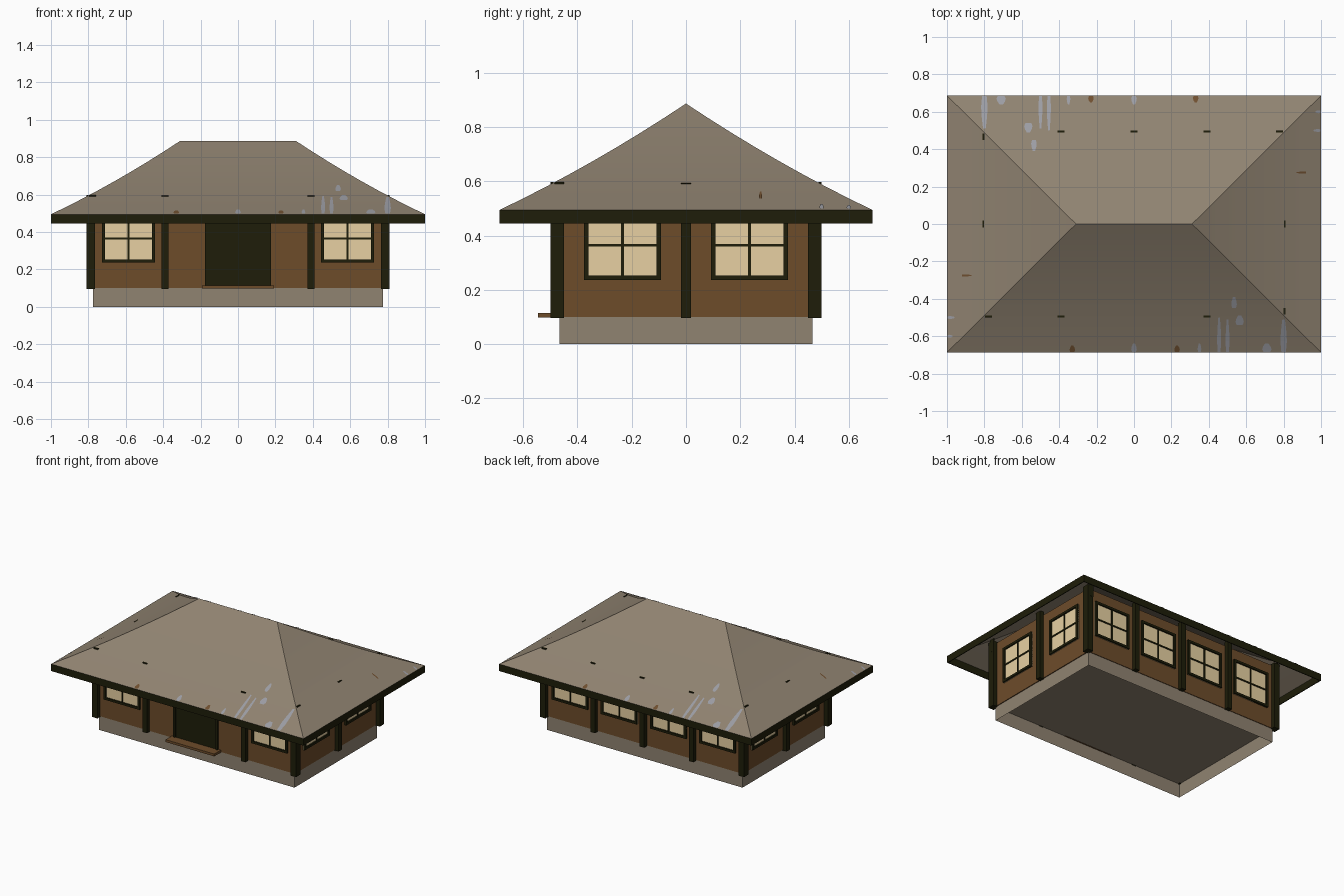
import bpy, bmesh, math
from mathutils import Vector

if "Cube" in bpy.data.objects:
    bpy.data.objects.remove(bpy.data.objects["Cube"])


def material(name, rgb):
    """Flat material from an sRGB 0-255 colour."""
    lin = [((c / 255 + 0.055) / 1.055) ** 2.4 for c in rgb] + [1]
    m = bpy.data.materials.new(name)
    m.use_nodes = True
    m.diffuse_color = lin
    bsdf = m.node_tree.nodes["Principled BSDF"]
    bsdf.inputs["Base Color"].default_value = lin
    bsdf.inputs["Roughness"].default_value = 0.9
    return m


taupe = material("taupe_stone", (144, 131, 113))
brown = material("brown_wall", (109, 76, 42))
timber = material("dark_timber", (30, 29, 9))
cream = material("cream_glass", (232, 209, 163))
pale = material("pale_stain", (156, 157, 164))
rust = material("rust_stain", (112, 80, 48))


def make(name, bm, mat):
    mesh = bpy.data.meshes.new(name)
    bm.to_mesh(mesh)
    bm.free()
    mesh.materials.append(mat)
    ob = bpy.data.objects.new(name, mesh)
    bpy.context.collection.objects.link(ob)
    return ob


def box(name, lo, hi, mat, open_bottom=False):
    lo, hi = Vector(map(min, lo, hi)), Vector(map(max, lo, hi))
    bm = bmesh.new()
    bmesh.ops.create_cube(bm, size=1)
    for v in bm.verts:
        v.co = (lo + hi) / 2 + v.co * (hi - lo)
    if open_bottom:
        low = min(bm.faces, key=lambda f: f.calc_center_median().z)
        bmesh.ops.delete(bm, geom=[low], context="FACES_ONLY")
    return make(name, bm, mat)


WALL_X, WALL_Y, FLOOR = 0.78, 0.47, 0.096
SIDES = {"front": (1, -1), "back": (1, 1), "left": (0, 1), "right": (0, -1)}


def wall_box(name, side, u, z, d, mat):
    """Box on a wall: u along it, z up, d outward from its surface."""
    axis, sign = SIDES[side]
    wall = WALL_Y if axis else WALL_X
    pts = []
    for i in (0, 1):
        out = sign * (wall + d[i])
        pts.append((u[i], out, z[i]) if axis else (out, u[i], z[i]))
    return box(f"{side}_{name}", pts[0], pts[1], mat)


# Hollow foundation and wall block
box("foundation", (-0.775, -0.467, 0), (0.775, 0.467, 0.1), taupe, True)
box("walls", (-WALL_X, -WALL_Y, 0.101), (WALL_X, WALL_Y, 0.57), brown)

# Hipped roof with slightly sagging slopes
EAVE_X, EAVE_Y, EAVE_Z, RIDGE_X, RIDGE_Z = 1.0, 0.687, 0.495, 0.31, 0.887
STEPS = 8


def roof_z(t):
    return EAVE_Z + (RIDGE_Z - EAVE_Z) * t - 0.065 * t * (1 - t)


bm = bmesh.new()
rings = []
for i in range(STEPS + 1):
    t = i / STEPS
    x = EAVE_X + (RIDGE_X - EAVE_X) * t
    y = EAVE_Y * (1 - t)
    rings.append([bm.verts.new((sx * x, sy * y, roof_z(t)))
                  for sx, sy in ((-1, -1), (1, -1), (1, 1), (-1, 1))])
for a, b in zip(rings, rings[1:]):
    for k in range(4):
        n = (k + 1) % 4
        bm.faces.new((a[k], a[n], b[n], b[k]))
bmesh.ops.remove_doubles(bm, verts=bm.verts, dist=1e-5)
roof = make("roof", bm, taupe)
bpy.ops.object.select_all(action="DESELECT")
roof.select_set(True)
bpy.context.view_layer.objects.active = roof
bpy.ops.object.shade_smooth_by_angle(angle=math.radians(25))


def streak(name, end_slope, u, width, near, far, mat):
    """Thin stain on a slope and its twin, turned half way round the roof."""
    depth = EAVE_X - RIDGE_X if end_slope else EAVE_Y
    edge = EAVE_X if end_slope else EAVE_Y
    for turn in (1, -1):
        bm = bmesh.new()
        rows = []
        for i, spread in enumerate((0.7, 1, 0.8, 0.4)):
            out = far + (near - far) * i / 3
            z = roof_z((edge - out) / depth) + 0.003
            ends = (u - spread * width / 2, u + spread * width / 2)
            rows.append([bm.verts.new((turn * out, turn * e, z) if end_slope
                                      else (turn * e, turn * out, z)) for e in ends])
        for a, b in zip(rows, rows[1:]):
            face = bm.faces.new((a[0], a[1], b[1], b[0]))
            face.normal_update()
            if face.normal.z < 0:
                face.normal_flip()
        make(name, bm, mat)


# Weather stains: position along the eave, width, upper and lower reach
for u, w, near, far in ((-0.8, 0.035, 0.51, 0.685), (-0.71, 0.05, 0.64, 0.685),
                        (-0.565, 0.045, 0.49, 0.54), (-0.535, 0.03, 0.39, 0.45),
                        (-0.5, 0.022, 0.51, 0.685), (-0.455, 0.022, 0.5, 0.685),
                        (-0.35, 0.02, 0.64, 0.685), (0, 0.03, 0.64, 0.685)):
    streak("pale_streak", False, u, w, near, far, pale)
for u in (-0.23, 0.33):
    streak("rust_streak", False, u, 0.03, 0.65, 0.685, rust)
for u, near in ((0.6, 0.97), (0.5, 0.96)):
    streak("end_pale_streak", True, u, 0.016, near, 0.997, pale)
streak("end_rust_streak", True, 0.275, 0.012, 0.87, 0.92, rust)

# Thin fascia boards around the eaves
T = 0.006
for s, sx, sy in (("front", 0, -1), ("back", 0, 1), ("left", 1, 0), ("right", -1, 0)):
    if sy:
        lo, hi = (-EAVE_X, sy * EAVE_Y, 0.445), (EAVE_X, sy * (EAVE_Y - T), EAVE_Z)
    else:
        lo, hi = (sx * EAVE_X, T - EAVE_Y, 0.445), (sx * (EAVE_X - T), EAVE_Y - T, EAVE_Z)
    box(f"{s}_fascia", lo, hi, timber)

# Corner posts, each with one taller outer plank
for sx in (-1, 1):
    for sy in (-1, 1):
        tag = ("left" if sx > 0 else "right") + ("_front" if sy < 0 else "_back")
        box(f"{tag}_corner_post", (sx * 0.765, sy * 0.45, FLOOR),
            (sx * 0.809, sy * 0.499, 0.578), timber)
        if sx == sy:
            lo, hi = (sx * 0.76, sy * 0.489, 0.5), (sx * 0.796, sy * 0.5, 0.597)
        else:
            lo, hi = (sx * 0.799, sy * 0.45, 0.5), (sx * 0.81, sy * 0.485, 0.597)
        box(f"{tag}_corner_plank", lo, hi, timber)

# Intermediate posts on each wall
POSTS = {"front": (-0.39, 0.39), "back": (-0.39, 0, 0.39), "left": (0,), "right": (0,)}
for side, centres in POSTS.items():
    for i, c in enumerate(centres):
        wall_box(f"post_{i + 1}", side, (c - 0.018, c + 0.018), (FLOOR, 0.595),
                 (-0.005, 0.03), timber)


# Windows: glass, frame and glazing bars
def window(side, n, c):
    w, z0, z1, f, bar = 0.142, 0.237, 0.492, 0.016, 0.005
    zm = (z0 + z1) / 2
    tag = f"window_{n}"
    wall_box(f"{tag}_glass", side, (c - w, c + w), (z0, z1), (-0.005, 0.004), cream)
    for e in (-1, 1):
        wall_box(f"{tag}_stile", side, (c + e * w, c + e * (w - f)), (z0, z1),
                 (-0.005, 0.014), timber)
    for a, b in ((z0, z0 + f), (z1 - f, z1)):
        wall_box(f"{tag}_rail", side, (c - w + f, c + w - f), (a, b),
                 (-0.005, 0.014), timber)
    wall_box(f"{tag}_upright_bar", side, (c - bar, c + bar), (z0 + f, z1 - f),
             (0, 0.009), timber)
    wall_box(f"{tag}_cross_bar", side, (c - w + f, c + w - f), (zm - bar, zm + bar),
             (0, 0.009), timber)


WINDOWS = {"front": (-0.585, 0.585), "back": (-0.585, -0.195, 0.195, 0.585),
           "left": (-0.234, 0.234), "right": (-0.234, 0.234)}
for side, centres in WINDOWS.items():
    for i, c in enumerate(centres):
        window(side, i + 1, c)

# Door with surround and doorstep
wall_box("door", "front", (-0.16, 0.16), (0.113, 0.48), (-0.005, 0.006), timber)
for e in (-1, 1):
    wall_box("door_jamb", "front", (e * 0.16, e * 0.176), (0.113, 0.495), (-0.005, 0.014), timber)
wall_box("door_head", "front", (-0.16, 0.16), (0.48, 0.495), (-0.005, 0.014), timber)
wall_box("doorstep", "front", (-0.193, 0.193), (0.098, 0.115), (-0.01, 0.075), brown)
